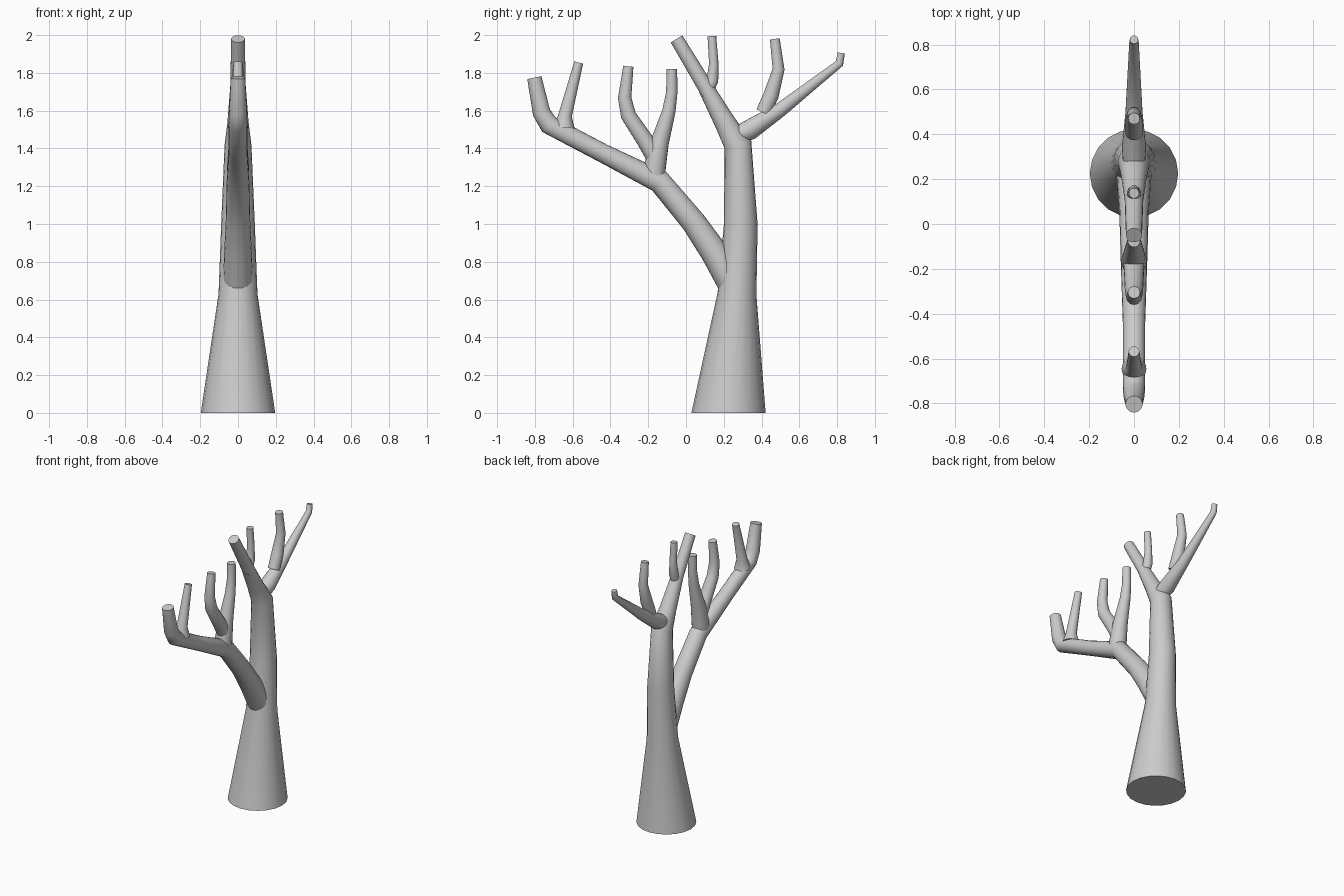
import bpy, bmesh, math
from mathutils import Vector

if "Cube" in bpy.data.objects:
    bpy.data.objects.remove(bpy.data.objects["Cube"])

SIDES = 20


def limb(name, path):
    """Tapered tube through (y, z, radius) points in the x = 0 plane, mitred at bends."""
    bm = bmesh.new()
    pts = [Vector((0, y, z)) for y, z, r in path]
    dirs = [(b - a).normalized() for a, b in zip(pts, pts[1:])]
    rings = []
    for i, p in enumerate(pts):
        d0, d1 = dirs[max(i - 1, 0)], dirs[min(i, len(dirs) - 1)]
        t = (d0 + d1).normalized()
        across = Vector((0, t.z, -t.y)) / max(t.dot(d0), 0.7)
        r = path[i][2]
        ring = []
        for k in range(SIDES):
            a = 2 * math.pi * k / SIDES
            co = p + Vector((r * math.cos(a), 0, 0)) + across * (r * math.sin(a))
            if p.z == 0:
                co.z = 0          # flat foot on the ground
            ring.append(bm.verts.new(co))
        rings.append(ring)
    for a, b in zip(rings, rings[1:]):
        for k in range(SIDES):
            n = (k + 1) % SIDES
            bm.faces.new((a[k], a[n], b[n], b[k]))
    bm.faces.new(rings[0][::-1])
    bm.faces.new(rings[-1])
    bmesh.ops.recalc_face_normals(bm, faces=bm.faces[:])
    mesh = bpy.data.meshes.new(name)
    bm.to_mesh(mesh)
    bm.free()
    ob = bpy.data.objects.new(name, mesh)
    bpy.context.collection.objects.link(ob)
    bpy.ops.object.select_all(action='DESELECT')
    ob.select_set(True)
    bpy.context.view_layer.objects.active = ob
    bpy.ops.object.shade_smooth_by_angle(angle=math.radians(45))


# Trunk, running on into its inner top branch
limb("trunk", [(.225, 0, .197), (.27, .63, .103), (.29, 1.0, .089), (.275, 1.42, .071),
               (.205, 1.54, .056), (.10, 1.73, .041), (-.05, 1.98, .036)])
limb("top_inner_twig", [(.10, 1.67, .03), (.14, 1.76, .031), (.147, 1.85, .025), (.137, 1.995, .023)])

# Outer top branch and its twig
limb("top_outer_branch", [(.285, 1.475, .05), (.34, 1.50, .054), (.50, 1.605, .038),
                          (.812, 1.85, .021), (.822, 1.905, .019)])
limb("top_outer_twig", [(.41, 1.59, .04), (.45, 1.68, .041), (.49, 1.82, .031), (.47, 1.98, .026)])

# Large lower branch reaching out to the side
limb("lower_branch", [(.25, .68, .08), (.15, .85, .073), (.04, 1.01, .065), (-.14, 1.225, .06),
                      (-.44, 1.375, .05), (-.725, 1.525, .05), (-.765, 1.59, .047), (-.803, 1.775, .038)])
limb("lower_end_twig", [(-.645, 1.51, .055), (-.64, 1.575, .036), (-.568, 1.855, .024)])

# Forked twigs in the middle of the lower branch
limb("fork_right_twig", [(-.165, 1.25, .055), (-.165, 1.30, .058), (-.14, 1.43, .049), (-.09, 1.60, .035),
                         (-.075, 1.70, .03), (-.075, 1.82, .028)])
limb("fork_left_twig", [(-.17, 1.36, .045), (-.215, 1.44, .045), (-.305, 1.575, .04),
                        (-.325, 1.67, .035), (-.305, 1.835, .027)])
